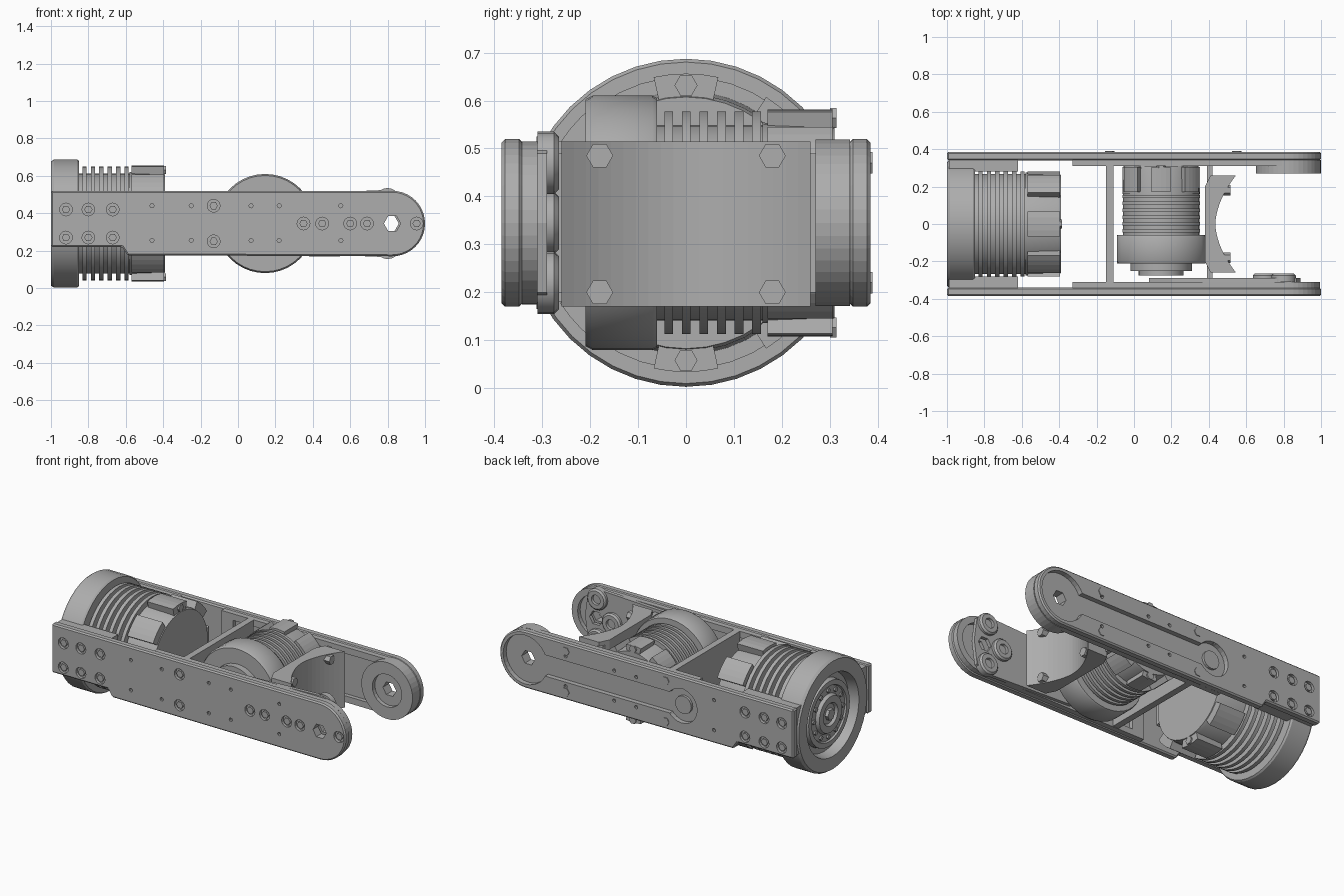
import bpy, bmesh
from math import sin, cos, pi, radians

if "Cube" in bpy.data.objects:
    bpy.data.objects.remove(bpy.data.objects["Cube"])

ZC = 0.345      # height of the arm's centre line
TIP = 0.825     # x of the end pivot

grey = bpy.data.materials.new("plain grey")
grey.diffuse_color = (0.42, 0.42, 0.42, 1)
grey.use_nodes = True
grey.node_tree.nodes["Principled BSDF"].inputs["Base Color"].default_value = (0.42, 0.42, 0.42, 1)


def make(name, bm):
    bmesh.ops.recalc_face_normals(bm, faces=bm.faces)
    me = bpy.data.meshes.new(name)
    bm.to_mesh(me)
    bm.free()
    me.materials.append(grey)
    ob = bpy.data.objects.new(name, me)
    bpy.context.collection.objects.link(ob)
    return ob


def place(axis, a, b, t):
    """a, b across the axis; t along it."""
    return {"x": (t, a, b), "y": (a, t, b), "z": (a, b, t)}[axis]


def add_prism(bm, outline, t0, t1, axis="y"):
    rings = [[bm.verts.new(place(axis, a, b, t)) for a, b in outline] for t in (t0, t1)]
    n = len(outline)
    for i in range(n):
        j = (i + 1) % n
        bm.faces.new((rings[0][i], rings[0][j], rings[1][j], rings[1][i]))
    bm.faces.new(rings[0])
    bm.faces.new(rings[1])


def prisms(name, outlines, t0, t1, axis="y"):
    bm = bmesh.new()
    for o in outlines:
        add_prism(bm, o, t0, t1, axis)
    return make(name, bm)


def arc(a, b, r, start=0, end=360, n=24):
    full = end - start == 360
    steps = [radians(start + (end - start) * i / n) for i in range(n if full else n + 1)]
    return [(a + r * cos(s), b + r * sin(s)) for s in steps]


def disc(a, b, r, n=16):
    return arc(a, b, r, 0, 360, n)


def box(a0, a1, b0, b1):
    return [(a0, b0), (a1, b0), (a1, b1), (a0, b1)]


def cut(ob, cutter):
    mod = ob.modifiers.new("cut", "BOOLEAN")
    mod.operation, mod.solver, mod.object = "DIFFERENCE", "EXACT", cutter
    deps = bpy.context.evaluated_depsgraph_get()
    me = bpy.data.meshes.new_from_object(ob.evaluated_get(deps))
    ob.modifiers.clear()
    ob.data = me
    bpy.data.objects.remove(cutter)


def lathe(name, profile, axis, a, b, flat=9.0, n=40):
    """Turn (t, r) points about an axis; flat trims the two sides."""
    bm = bmesh.new()
    rings = []
    for t, r in profile:
        pts = [(max(-flat, min(flat, p)), q) for p, q in arc(0, 0, r, n=n)]
        rings.append([bm.verts.new(place(axis, a + p, b + q, t)) for p, q in pts])
    for lo, hi in zip(rings, rings[1:]):
        for i in range(n):
            j = (i + 1) % n
            bm.faces.new((lo[i], lo[j], hi[j], hi[i]))
    bm.faces.new(rings[0])
    bm.faces.new(rings[-1])
    ob = make(name, bm)
    ob.data.shade_smooth()
    bpy.ops.object.select_all(action="DESELECT")
    ob.select_set(True)
    bpy.context.view_layer.objects.active = ob
    bpy.ops.object.shade_smooth_by_angle(angle=radians(30))
    return ob


def motor(tag, axis, a, b, t0, t1, t2, t3, r_flange, r_fin, flat_flange, flat_fin, lobes, recess):
    """Flange t0-t1, cooling fins t1-t2, lobed end cap t2-t3."""
    d = recess
    lathe(tag + "_flange", [(t0 + d, r_flange * 0.7), (t0, r_flange * 0.74), (t0, r_flange * 0.97),
          (t0 + 0.015, r_flange), (t1 - 0.01, r_flange), (t1, r_flange * 0.98)],
          axis, a, b, flat_flange)
    prof, count = [(t1 - 0.01, r_fin * 0.88)], 6
    step = (t2 - t1) / count
    for i in range(count):
        s = t1 + step * i
        prof += [(s + step * 0.4, r_fin * 0.88), (s + step * 0.4, r_fin),
                 (s + step * 0.9, r_fin), (s + step * 0.9, r_fin * 0.88)]
    prof.append((t2 + 0.01, r_fin * 0.88))
    lathe(tag + "_fins", prof, axis, a, b, flat_fin)
    lathe(tag + "_end_cap", [(t2, r_fin * 0.9), (t3 - 0.02, r_fin * 0.88), (t3, r_fin * 0.86)],
          axis, a, b, flat_fin)
    # raised lobes around the cap
    shapes = []
    for k in range(lobes):
        mid, w = 360 * k / lobes + 90, 100 / lobes
        o = arc(0, 0, r_fin * 1.02, mid - w, mid + w, 4) + arc(0, 0, r_fin * 0.8, mid + w, mid - w, 4)
        shapes.append([(a + max(-flat_fin, min(flat_fin, p)), b + q) for p, q in o])
    prisms(tag + "_cap_lobes", shapes, t2 + 0.01, t3 - 0.005, axis)
    # cap screws
    prisms(tag + "_cap_screws", [disc(a, b + s * r_fin * 0.94, 0.024, 6) for s in (-1, 1)],
           t3 - 0.01, t3 + 0.004, axis)


# motors
motor("base_motor", "x", 0, ZC, -1, -0.85, -0.58, -0.39, 0.342, 0.305, 0.342, 0.282, 8, 0.06)
motor("middle_motor", "y", 0.145, ZC, -0.21, -0.06, 0.16, 0.31, 0.265, 0.232, 0.237, 0.207, 8, 0.0)
lathe("middle_motor_hub", [(-0.275, 0.12), (-0.25, 0.12), (-0.25, 0.165), (-0.205, 0.165)], "y", 0.145, ZC)

# output hub in the base flange
lathe("output_hub", [(-0.97, 0.06), (-0.985, 0.07), (-0.985, 0.11), (-0.965, 0.12), (-0.965, 0.165),
                     (-0.975, 0.17), (-0.975, 0.2), (-0.93, 0.205)], "x", 0, ZC)
prisms("hub_screws", [disc(p, q, 0.014, 6) for p, q in arc(0, ZC, 0.142, n=12)], -0.975, -0.95, "x")
prisms("hub_centre", [disc(0, ZC, 0.035, 6)], -0.99, -0.95, "x")
prisms("flange_screws", [disc(p, q, 0.024, 6) for p, q in arc(0, ZC, 0.292, 22.5, 382.5, 8)],
       -1.0, -0.98, "x")

# side plates
big_bolts = [(x, z) for x in (-0.92, -0.8, -0.67) for z in (0.27, 0.42)]
big_bolts += [(-0.13, 0.25), (-0.13, 0.44)]
pins = [(x, z) for x in (-0.46, -0.25, 0.07, 0.22, 0.55) for z in (0.255, 0.44)]
row = [(x, ZC) for x in (0.35, 0.45, 0.6, 0.69, 0.955)]


def side_plate(tag, s, bolts):
    tip = arc(TIP, ZC, 0.175, -90, 90, 20)
    body = prisms(tag + "_plate",
                  [[(-1, 0.22), (-0.62, 0.22), (-0.59, 0.175)] + tip + [(-1, 0.52)]],
                  s * 0.34, s * 0.385)
    mod = body.modifiers.new("edge", "BEVEL")
    mod.width, mod.segments, mod.limit_method = 0.008, 1, "ANGLE"
    deps = bpy.context.evaluated_depsgraph_get()
    bevelled = bpy.data.meshes.new_from_object(body.evaluated_get(deps))
    body.modifiers.clear()
    body.data = bevelled
    # inner rail with a long pocket, and the thick mounting block
    rail = prisms(tag + "_rail", [[(-0.33, 0.178)] + arc(TIP, ZC, 0.17, -90, 90, 20) + [(-0.33, 0.515)]],
                  s * 0.31, s * 0.342)
    cut(rail, prisms("pocket", [[(-0.25, 0.215)] + arc(TIP, ZC, 0.13, -90, 90, 16) + [(-0.25, 0.475)]],
                     s * 0.3, s * 0.335))
    prisms(tag + "_block", [box(-0.99, -0.62, 0.225, 0.515)], s * 0.28, s * 0.342)
    # bolt recesses, pin holes and hexagonal pivot hole
    cut(body, prisms("holes", [disc(x, z, 0.034) for x, z in bolts] +
                     [disc(x, z, 0.011, 8) for x, z in pins], s * 0.368, s * 0.4))
    prisms(tag + "_bolts", [disc(x, z, 0.022, 6) for x, z in bolts], s * 0.36, s * 0.382)
    for ob in (body, rail):
        cut(ob, prisms("pivot", [disc(TIP, ZC, 0.045, 6)], s * 0.2, s * 0.5))
    return body


front = side_plate("front", -1, big_bolts + row)
back = side_plate("back", 1, big_bolts[:6])

# belt channel on the outside of the back plate
for shape in (disc(TIP, ZC, 0.15, 32), box(-0.24, TIP, ZC - 0.065, ZC + 0.065), disc(-0.24, ZC, 0.105, 24)):
    cut(back, prisms("channel", [shape], 0.355, 0.5))
prisms("channel_pulley", [disc(-0.24, ZC, 0.055)], 0.35, 0.37)
prisms("channel_bolts", [disc(x, z, 0.026, 6) for x in (-0.13, 0.55) for z in (0.22, 0.47)], 0.37, 0.389)

# pivot boss on the inside of the back plate
boss = prisms("pivot_boss", [disc(TIP, ZC, 0.174, 40)], 0.27, 0.342)
cut(boss, prisms("boss_recess", [disc(TIP, ZC, 0.1, 24)], 0.2, 0.295))
cut(boss, prisms("boss_hole", [disc(TIP, ZC, 0.045, 6)], 0.2, 0.5))

# drive cover and rollers on the inside of the front plate
cover = prisms("drive_cover", [[(0.08, 0.27), (0.2, 0.19), (0.8, 0.165), (0.87, 0.2), (0.89, ZC),
                                (0.87, 0.49), (0.8, 0.525), (0.2, 0.5), (0.08, 0.42)]], -0.312, -0.29)
cut(cover, prisms("cover_hole", [disc(TIP - 0.01, ZC, 0.045, 6)], -0.4, -0.2))
for i, (x, z) in enumerate([(0.8, 0.22), (0.7, ZC), (0.8, 0.47)]):
    lathe("roller_%d" % (i + 1), [(-0.31, 0.065), (-0.275, 0.065), (-0.265, 0.055), (-0.265, 0.03),
                                  (-0.28, 0.028)], "y", x, z, n=20)

# cross plate and curved saddle joining the sides
prisms("cross_plate", [box(-0.15, -0.11, -0.31, 0.31)], 0.18, 0.515, "z")
curve = [(0.435 + 0.11 * (abs(t) / 10) ** 1.8, 0.026 * t) for t in range(-10, 11)]
saddle = prisms("saddle", [[(0.38, -0.2), (0.41, -0.26)] + curve + [(0.41, 0.26), (0.38, 0.2)]],
                0.17, 0.515, "z")
prisms("saddle_ties", [box(0.39, 0.42, s * 0.25 - 0.06, s * 0.25 + 0.06) for s in (-1, 1)], 0.2, 0.49, "z")
prisms("saddle_bolts", [disc(s * 0.18, z, 0.028, 6) for s in (-1, 1) for z in (0.2, 0.485)],
       0.43, 0.515, "x")
